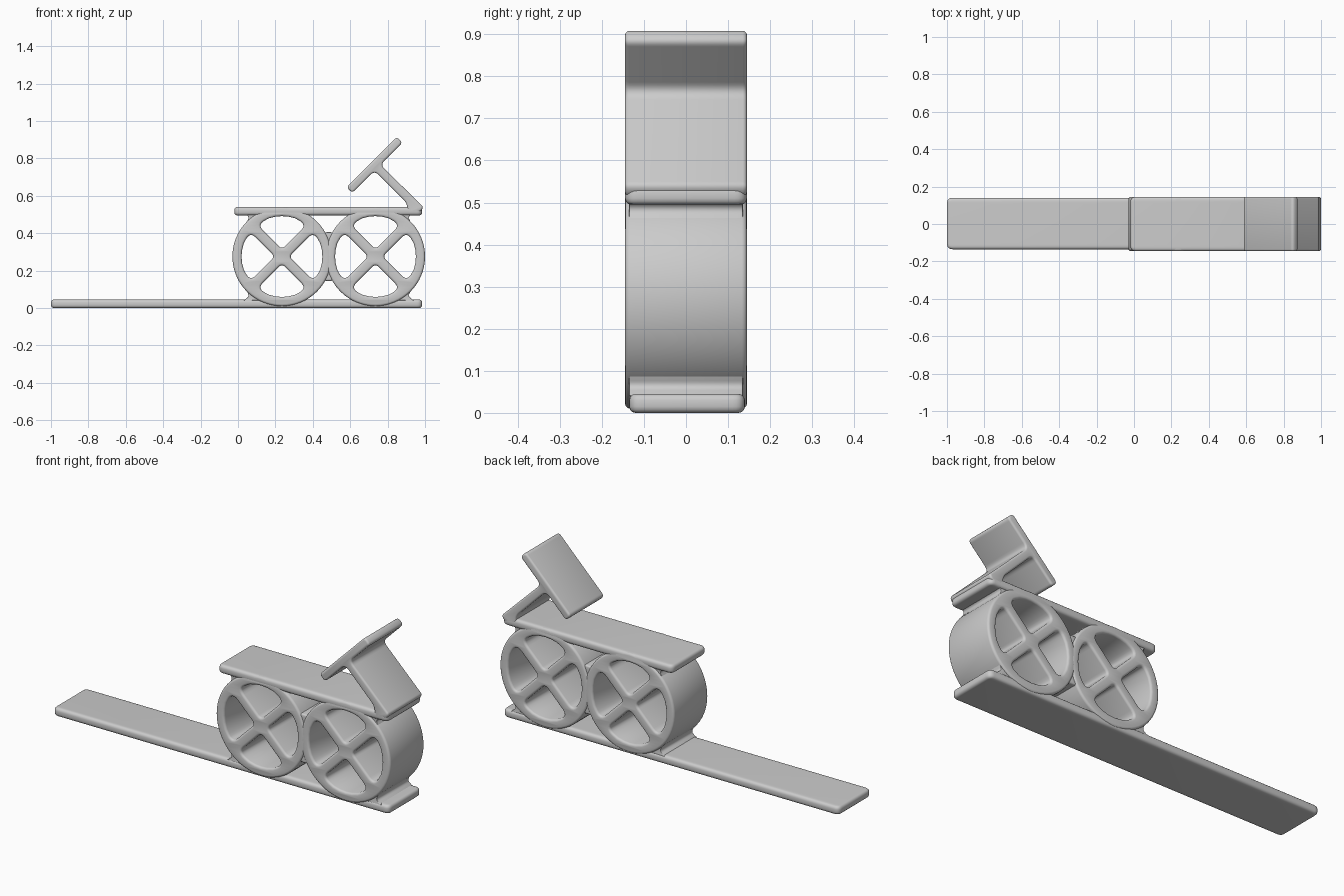
import bpy, bmesh
from math import sin, cos, asin, radians, pi, sqrt
from mathutils import Vector, Matrix

cube = bpy.data.objects.get("Cube")
if cube:
    bpy.data.objects.remove(cube, do_unlink=True)

grey = bpy.data.materials.new("light_grey")
grey.use_nodes = True
grey.diffuse_color = (0.6, 0.6, 0.6, 1)
grey.node_tree.nodes["Principled BSDF"].inputs["Base Color"].default_value = (0.6, 0.6, 0.6, 1)

UPRIGHT = Matrix.Rotation(pi / 2, 4, 'X')   # stands an outline up, facing -y


def rounded(points):
    """Outline from (x, y, trim) corners; trim sets how far a corner is rounded."""
    out = []
    for i, (x, y, trim) in enumerate(points):
        p = Vector((x, y))
        if trim == 0:
            out.append(p)
            continue
        before = Vector(points[i - 1][:2])
        after = Vector(points[(i + 1) % len(points)][:2])
        a = p + (before - p).normalized() * trim
        b = p + (after - p).normalized() * trim
        for k in range(7):
            t = k / 6
            out.append(a * (1 - t) ** 2 + p * 2 * t * (1 - t) + b * t * t)
    return out


def slab(name, outlines, half_depth, bevel, matrix):
    """Extrude an outline (with optional hole outlines) with rounded edges."""
    curve = bpy.data.curves.new(name, 'CURVE')
    curve.dimensions = '2D'
    curve.fill_mode = 'BOTH'
    curve.extrude = half_depth - bevel
    curve.bevel_depth = bevel
    curve.bevel_resolution = 2
    curve.offset = -bevel
    for outline in outlines:
        spline = curve.splines.new('POLY')
        spline.points.add(len(outline) - 1)
        for point, co in zip(spline.points, outline):
            point.co = (co.x, co.y, 0, 1)
        spline.use_cyclic_u = True
    temp = bpy.data.objects.new(name + "_outline", curve)
    bpy.context.collection.objects.link(temp)
    graph = bpy.context.evaluated_depsgraph_get()
    mesh = bpy.data.meshes.new_from_object(temp.evaluated_get(graph))
    bpy.data.objects.remove(temp, do_unlink=True)
    bpy.data.curves.remove(curve)

    bm = bmesh.new()
    bm.from_mesh(mesh)
    bmesh.ops.remove_doubles(bm, verts=bm.verts, dist=0.0002)
    bm.transform(matrix)
    bmesh.ops.recalc_face_normals(bm, faces=bm.faces)
    bm.to_mesh(mesh)
    bm.free()
    mesh.name = name
    mesh.materials.clear()
    mesh.materials.append(grey)
    obj = bpy.data.objects.new(name, mesh)
    bpy.context.collection.objects.link(obj)
    bpy.ops.object.select_all(action='DESELECT')
    obj.select_set(True)
    bpy.context.view_layer.objects.active = obj
    bpy.ops.object.shade_smooth_by_angle(angle=radians(40))
    return obj


def flat_plate(name, x0, x1, y0, y1, z0, z1):
    corners = [(x0, y0), (x1, y0), (x1, y1), (x0, y1)]
    outline = rounded([(x, y, 0.03) for x, y in corners])
    slab(name, [outline], (z1 - z0) / 2, 0.015,
         Matrix.Translation((0, 0, (z0 + z1) / 2)))


# Long base and shorter deck
flat_plate("base", -1, 0.985, -0.135, 0.14, 0, 0.045)
flat_plate("deck", -0.02, 0.985, -0.145, 0.145, 0.495, 0.54)

# Wheels: a disc with four rounded windows leaving diagonal spokes
RIM, INNER, SPOKE = 0.265, 0.216, 0.027
MID_X, MID_Z = 0.485, 0.275


def window(cx, direction):
    edge = pi / 4 - asin(SPOKE / INNER)
    points = [(cx + SPOKE * sqrt(2) * cos(direction),
               MID_Z + SPOKE * sqrt(2) * sin(direction), 0.025)]
    for f in (-1, -0.5, -0.25, 0, 0.25, 0.5, 1):
        a = direction + edge * f
        points.append((cx + INNER * cos(a), MID_Z + INNER * sin(a),
                       0.045 if abs(f) == 1 else 0))
    return rounded(points)


for name, cx in (("right_wheel", MID_X - 0.25), ("left_wheel", MID_X + 0.25)):
    rim = [Vector((cx + RIM * cos(i * pi / 32), MID_Z + RIM * sin(i * pi / 32)))
           for i in range(64)]
    holes = [window(cx, k * pi / 2) for k in range(4)]
    slab(name, [rim] + holes, 0.145, 0.012, UPRIGHT)

# Neck joining the two wheels
neck = [(-0.03, -0.13), (0.03, -0.13), (0.03, 0.13), (-0.03, 0.13)]
slab("wheel_neck", [rounded([(MID_X + x, MID_Z + z, 0.02) for x, z in neck])],
     0.138, 0.008, UPRIGHT)

# Fillets where the wheels meet the deck and the base
fillet = [(0.455, 0.235, 0.004), (0.425, 0.212, 0.015), (0.44, 0.18, 0.004),
          (0.385, 0.165, 0.01), (0.345, 0.235, 0.01)]
for side, sx in (("right", -1), ("left", 1)):
    for level, sz in (("lower", -1), ("upper", 1)):
        outline = rounded([(MID_X + sx * x, MID_Z + sz * z, t) for x, z, t in fillet])
        slab(f"{side}_{level}_fillet", [outline], 0.135, 0.003, UPRIGHT)

# Tilted rest: a plate on a stem rising from the deck's end
rest = [(-0.19, 0.022, 0.019), (-0.19, -0.022, 0.019),
        (-0.022, -0.022, 0.03), (-0.022, -0.27, 0.03),
        (-0.06, -0.31, 0.01), (0, -0.352, 0.015), (0.026, -0.342, 0.012),
        (0.022, -0.022, 0.03), (0.19, -0.022, 0.019), (0.19, 0.022, 0.019)]
place = Matrix.Translation((0.73, 0, 0.765)) @ UPRIGHT @ Matrix.Rotation(pi / 4, 4, 'Z')
slab("tilted_rest", [rounded(rest)], 0.145, 0.01, place)
